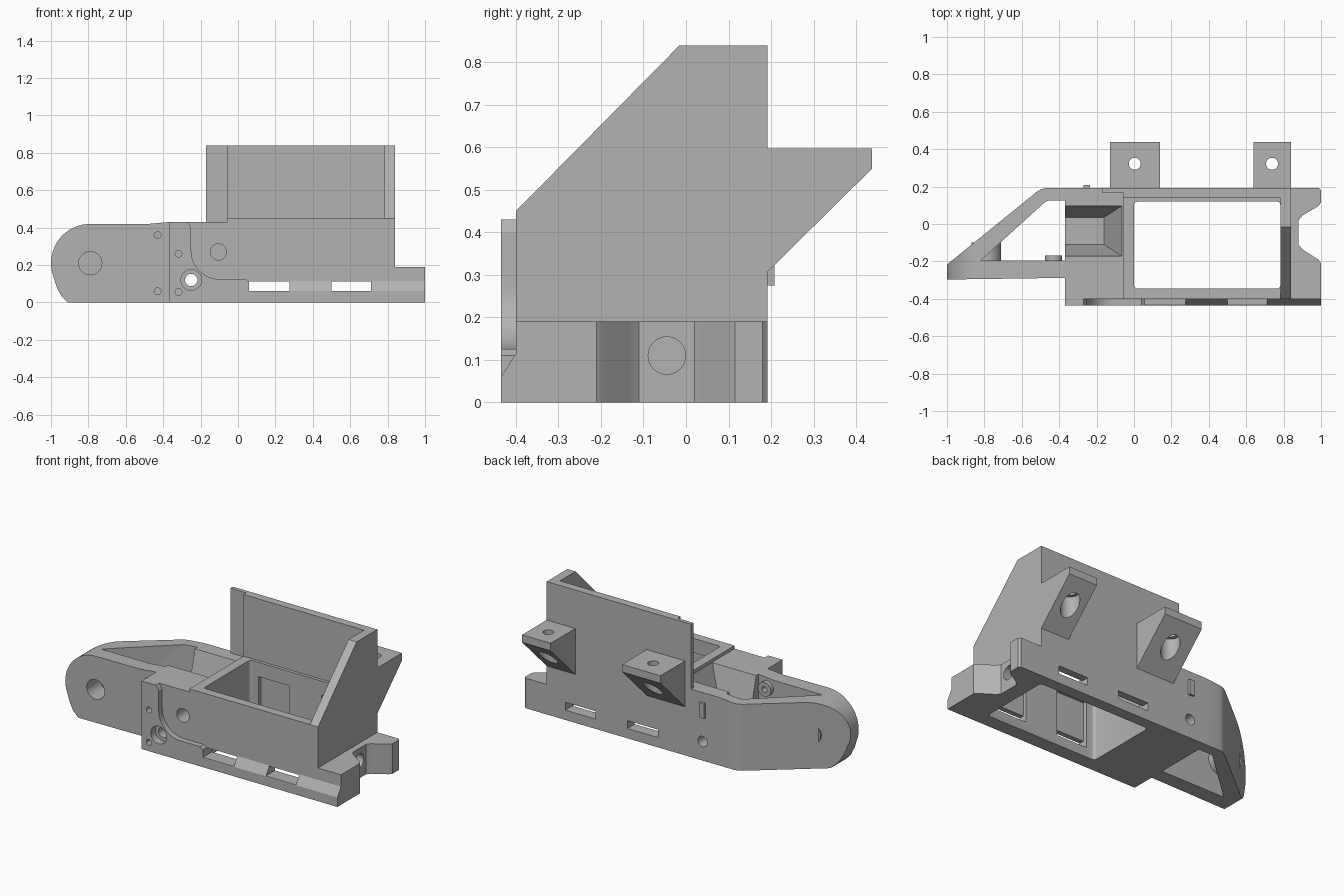
import bpy, bmesh, math
from mathutils import Vector

if "Cube" in bpy.data.objects:
    bpy.data.objects.remove(bpy.data.objects["Cube"])

grey = bpy.data.materials.new("plain_grey")
grey.use_nodes = True
GREY = (0.45, 0.45, 0.45, 1)
grey.diffuse_color = GREY
grey.node_tree.nodes["Principled BSDF"].inputs["Base Color"].default_value = GREY


def make(name, bm):
    bmesh.ops.recalc_face_normals(bm, faces=bm.faces)
    mesh = bpy.data.meshes.new(name)
    bm.to_mesh(mesh)
    bm.free()
    mesh.materials.append(grey)
    ob = bpy.data.objects.new(name, mesh)
    bpy.context.collection.objects.link(ob)
    return ob


def prism(name, axis, points, lo, hi):
    """Extrude a 2D outline along an axis; points use the other two axes in order."""
    bm = bmesh.new()
    i = "xyz".index(axis)

    def place(p, depth):
        c = list(p)
        c.insert(i, depth)
        return bm.verts.new(c)
    a, b = ([place(p, d) for p in points] for d in (lo, hi))
    bm.faces.new(a)
    bm.faces.new(b)
    n = len(points)
    for k in range(n):
        bm.faces.new((a[k], a[(k + 1) % n], b[(k + 1) % n], b[k]))
    return make(name, bm)


def arc(cx, cy, r, start, end, n=12):
    angles = [math.radians(start + (end - start) * k / n) for k in range(n + 1)]
    return [(cx + r * math.cos(t), cy + r * math.sin(t)) for t in angles]


def box(name, x, y, z):
    return prism(name, "z", [(x[0], y[0]), (x[1], y[0]), (x[1], y[1]), (x[0], y[1])], *z)


def rod(name, axis, centre, r, lo, hi):
    return prism(name, axis, arc(*centre, r, 0, 360, 32)[:-1], lo, hi)


def combine(target, tools, operation):
    """Apply booleans one by one and remove the helper solids."""
    for tool in tools:
        mod = target.modifiers.new("bool", "BOOLEAN")
        mod.operation, mod.object, mod.solver = operation, tool, "EXACT"
        graph = bpy.context.evaluated_depsgraph_get()
        mesh = bpy.data.meshes.new_from_object(target.evaluated_get(graph))
        target.modifiers.clear()
        target.data = mesh
        bpy.data.objects.remove(tool)


def finish(ob):
    bpy.ops.object.select_all(action="DESELECT")
    ob.select_set(True)
    bpy.context.view_layer.objects.active = ob
    bpy.ops.object.shade_smooth_by_angle(angle=math.radians(25))


# Main housing: low block, tall back plate and sloped end cheek
body = prism("housing", "y", [(-.37, 0), (.84, 0), (.84, .45), (-.06, .45),
                              (-.06, .43), (-.37, .43)], -.4, .192)
cheek = prism("cheek", "x", [(-.4, .2), (-.4, .45), (-.015, .84), (.192, .84), (.192, .2)], .783, .84)
back_plate = box("back_plate", (-.06, .82), (.14, .192), (.3, .84))
back_strip = box("back_strip", (-.17, .1), (.168, .192), (.3, .84))

# Raised front pad with a swept corner, and the chamfered ledge beside it
pad = prism("pad", "y", [(-.37, 0), (.06, 0), (.06, .11), (.04, .125)]
            + arc(-.1, .275, .15, 270, 180) + [(-.25, .4), (-.27, .43), (-.37, .43)], -.435, -.38)
ledge = prism("ledge", "x", [(-.435, 0), (-.435, .06), (-.4, .115), (-.35, .115), (-.35, 0)], .03, 1)

# Notched end flange
flange = prism("flange", "z", [(.8, -.4), (1, -.4), (1, -.21), (.985, -.19), (.9, -.135),
                               (.88, -.11), (.88, .02), (.9, .045), (.985, .095),
                               (1, .115), (1, .18), (.988, .192), (.8, .192)], 0, .19)
latch = box("latch", (-.27, -.235), (.15, .208), (.275, .37))
combine(body, [cheek, back_plate, back_strip, pad, ledge, flange, latch], "UNION")

# Main well with rounded corners
r = .02
well_outline = (arc(.783 - r, .12 - r, r, 0, 90, 4) + arc(r, .12 - r, r, 90, 180, 4)
                + arc(r, r - .345, r, 180, 270, 4) + arc(.783 - r, r - .345, r, 270, 360, 4))
cuts = [prism("well", "z", well_outline, -.1, .6)]

# Vent slots and shallow wall recesses above them
for x in ((.06, .275), (.5, .71)):
    cuts += [box("slot", x, (-.6, .6), (.062, .112)),
             box("recess", x, (-.37, .145), (.062, .36))]

# Tapered hopper beside the well
bm = bmesh.new()
for x0, x1, y0, y1, z in ((-.45, -.06, -.175, .1, .44), (-.45, -.16, -.11, .035, .19)):
    for p in ((x0, y0), (x1, y0), (x1, y1), (x0, y1)):
        bm.verts.new(Vector((*p, z)))
bmesh.ops.convex_hull(bm, input=bm.verts)
cuts.append(make("hopper", bm))

# Screw holes
cuts += [rod("through_hole", "y", (-.25, .12), .033, -.6, .6),
         rod("counterbore", "y", (-.25, .12), .055, -.6, -.39),
         rod("blind_hole", "y", (-.105, .27), .043, -.6, -.28),
         rod("end_hole", "x", (-.045, .11), .044, .7, 1.1)]
cuts += [rod("pin_hole", "y", (-.318, z), .018, -.6, -.3) for z in (.26, .056)]
combine(body, cuts, "DIFFERENCE")
finish(body)

# Triangular arm with a rounded end
arm = prism("pivot_arm", "y", [(-.37, 0), (-.37, .43), (-.48, .42)]
            + arc(-.79, .21, .21, 90, 195, 18) + [(-.97, .085), (-.945, .035), (-.91, 0)], -.5, .5)
plan = prism("plan", "z", [(-1.01, -.297), (-.37, -.288), (-.37, .192), (-.47, .192),
                           (-.495, .187), (-.52, .172), (-1.01, -.225)], -.1, .6)
combine(arm, [plan], "INTERSECT")
opening = prism("opening", "z", [(-.82, -.195), (-.3, -.195), (-.3, .125),
                                 (-.455, .125), (-.475, .118)], -.1, .6)
combine(arm, [opening], "DIFFERENCE")
pivot_boss = rod("pivot_boss", "y", (-.79, .21), .08, -.23, -.1)
pin_boss = rod("pin_boss", "y", (-.43, .36), .045, -.23, -.168)
combine(arm, [pivot_boss, pin_boss], "UNION")
holes = [rod("pivot_hole", "y", (-.79, .21), .062, -.6, -.16)]
holes += [rod("pin_hole", "y", (-.43, z), .018, -.6, -.1 if z > .2 else -.22) for z in (.36, .06)]
combine(arm, holes, "DIFFERENCE")
finish(arm)

# Rear mounting lugs with counterbored holes
for name, x0, x1, hole_x in (("right_lug", -.128, .14, .004), ("left_lug", .64, .84, .738)):
    lug = prism(name, "x", [(.19, .305), (.438, .55), (.438, .597), (.19, .597)], x0, x1)
    combine(lug, [rod("bolt_hole", "z", (hole_x, .322), .032, .2, .7),
                  rod("nut_pocket", "z", (hole_x, .322), .055, .2, .52)], "DIFFERENCE")
    finish(lug)
